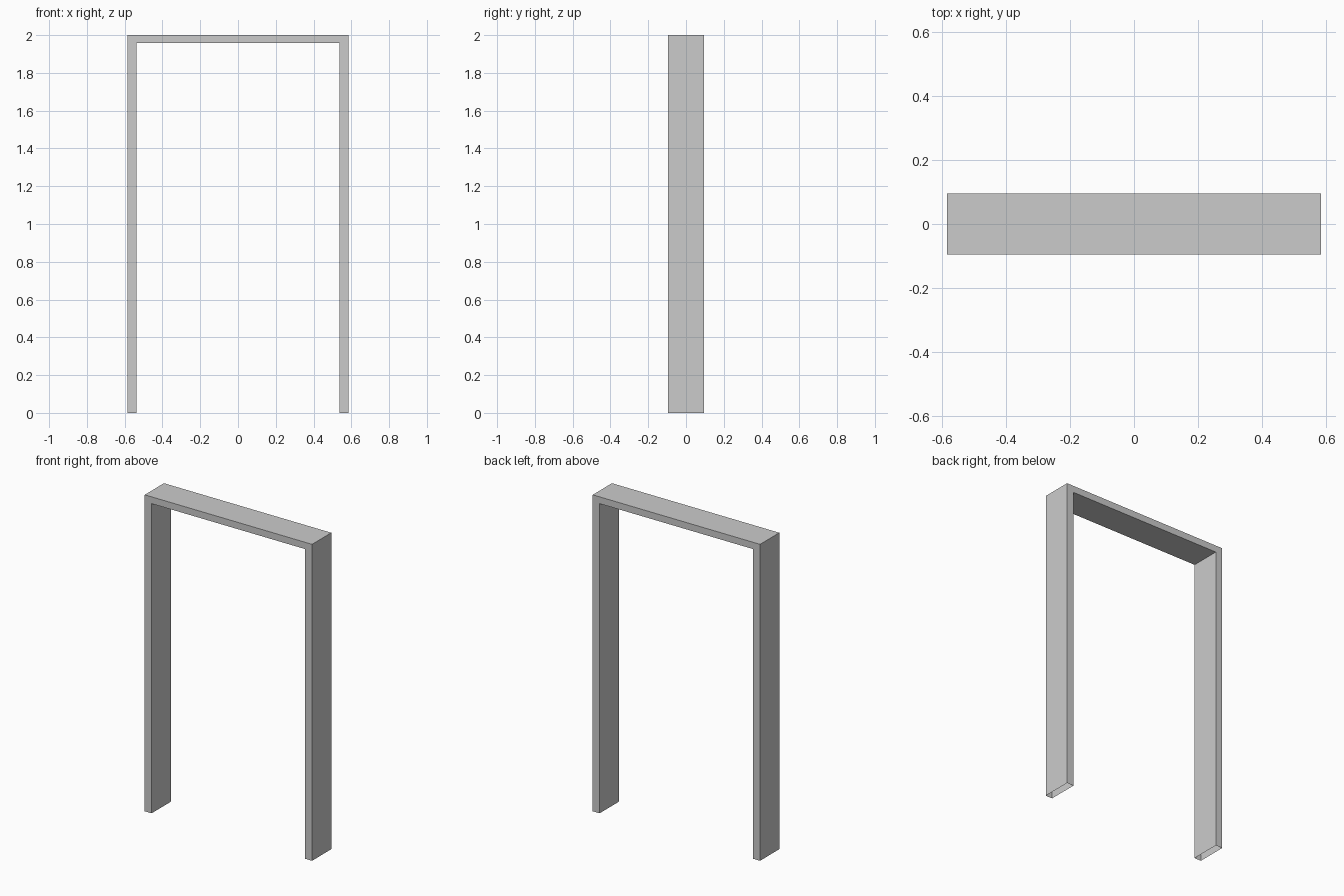
import bpy
import bmesh

if "Cube" in bpy.data.objects:
    bpy.data.objects.remove(bpy.data.objects["Cube"])

HALF_W, INNER_W = 0.585, 0.537   # outer and inner half widths
HEIGHT, SOFFIT = 2.0, 1.957      # top and underside of the head
HALF_D = 0.096

# U-shaped front profile of the frame
half = [(INNER_W, 0), (HALF_W, 0), (HALF_W, HEIGHT)]
profile = half + [(-x, z) for x, z in reversed(half)]
profile += [(-INNER_W, SOFFIT), (INNER_W, SOFFIT)]

bm = bmesh.new()
face = bm.faces.new([bm.verts.new((x, -HALF_D, z)) for x, z in profile])
back = bmesh.ops.extrude_face_region(bm, geom=[face], use_keep_orig=True)
for v in back["geom"]:
    if isinstance(v, bmesh.types.BMVert):
        v.co.y = HALF_D
bmesh.ops.recalc_face_normals(bm, faces=bm.faces)

# Leg bottoms are open
bottoms = [f for f in bm.faces if all(v.co.z < 0.001 for v in f.verts)]
bmesh.ops.delete(bm, geom=bottoms, context="FACES_ONLY")

mesh = bpy.data.meshes.new("door_frame")
bm.to_mesh(mesh)
bm.free()
bpy.context.collection.objects.link(bpy.data.objects.new("door_frame", mesh))
